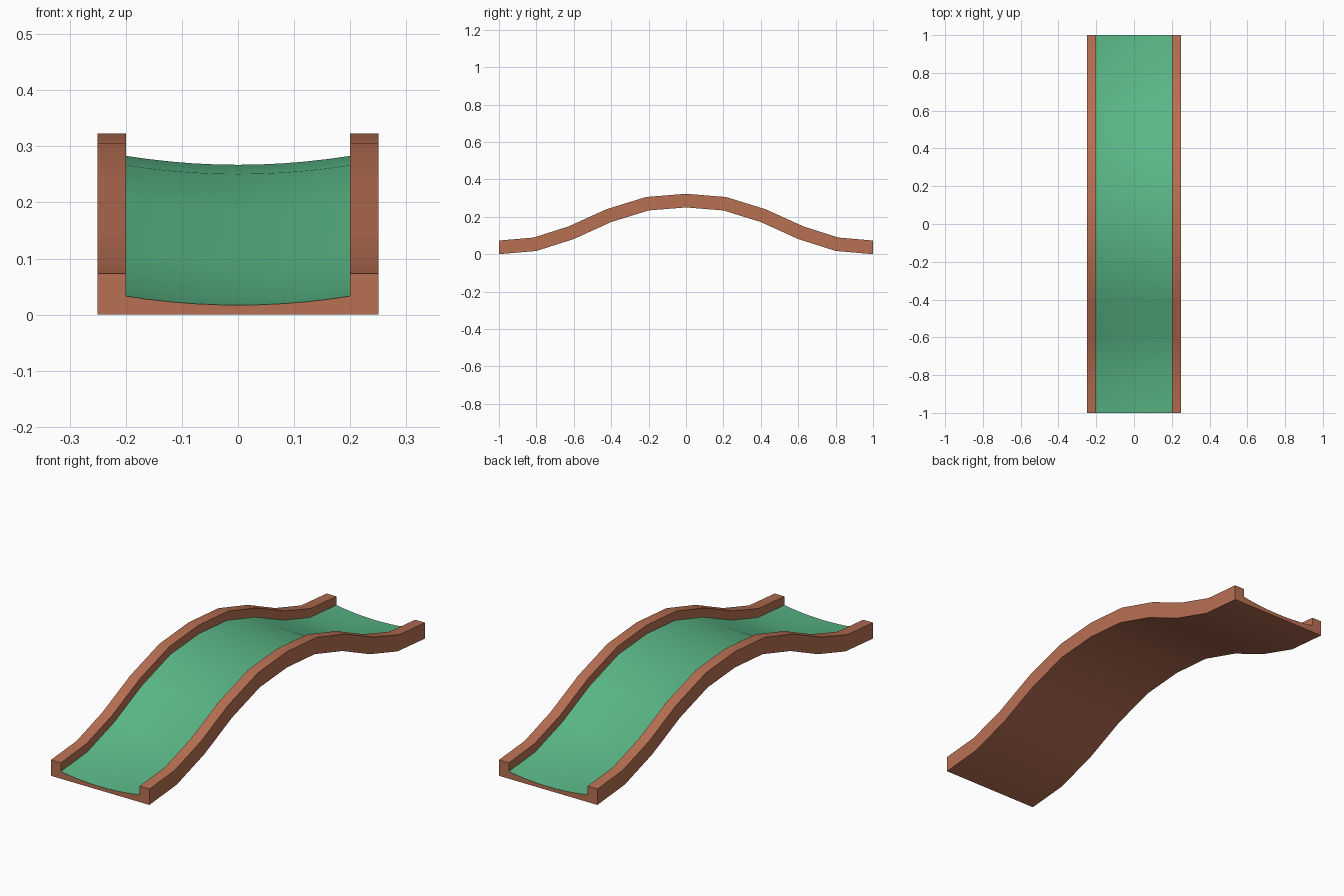
import bpy, bmesh, math
from mathutils import Vector

if "Cube" in bpy.data.objects:
    bpy.data.objects.remove(bpy.data.objects["Cube"])


def material(name, rgb):
    m = bpy.data.materials.new(name)
    m.diffuse_color = (*rgb, 1)
    m.use_nodes = True
    m.node_tree.nodes["Principled BSDF"].inputs["Base Color"].default_value = m.diffuse_color
    return m


brick = material("terracotta", (0.479, 0.160, 0.086))
green = material("turf_green", (0.102, 0.475, 0.240))

# underside path of the hump, mirrored front to back
half = [(-1, 0), (-0.8, 0.0175), (-0.6, 0.081), (-0.4, 0.172), (-0.2, 0.234)]
path = [Vector(p) for p in half + [(0, 0.25)] + [(-y, z) for y, z in reversed(half)]]

# cross-section: flat base, two kerbs and a shallow dished lane
N = 10
lane = [(0.2 - 0.4 * i / N, 0.017 + 0.016 * (1 - 2 * i / N) ** 2) for i in range(N + 1)]
section = [(-0.25, 0), (0.25, 0), (0.25, 0.073), (0.2, 0.073)] + lane + [(-0.2, 0.073), (-0.25, 0.073)]
lane_edges = range(4, 4 + N)

# sweep the section along the path, offset along the path normal
bm = bmesh.new()
rings = []
for i, p in enumerate(path):
    normal = Vector((0, 1))
    if 0 < i < len(path) - 1:
        t = (path[i + 1] - path[i - 1]).normalized()
        normal = Vector((-t.y, t.x))
    rings.append([bm.verts.new((x, p.x + normal.x * h, p.y + normal.y * h)) for x, h in section])

n = len(section)
for a, b in zip(rings, rings[1:]):
    for j in range(n):
        k = (j + 1) % n
        f = bm.faces.new((a[j], a[k], b[k], b[j]))
        f.material_index = 1 if j in lane_edges else 0
# end caps
bm.faces.new(list(reversed(rings[0])))
bm.faces.new(rings[-1])
bmesh.ops.recalc_face_normals(bm, faces=bm.faces)

mesh = bpy.data.meshes.new("hump_lane")
bm.to_mesh(mesh)
bm.free()
mesh.materials.append(brick)
mesh.materials.append(green)
obj = bpy.data.objects.new("hump_lane", mesh)
bpy.context.collection.objects.link(obj)
bpy.context.view_layer.objects.active = obj
obj.select_set(True)
bpy.ops.object.shade_smooth_by_angle(angle=math.radians(30))
